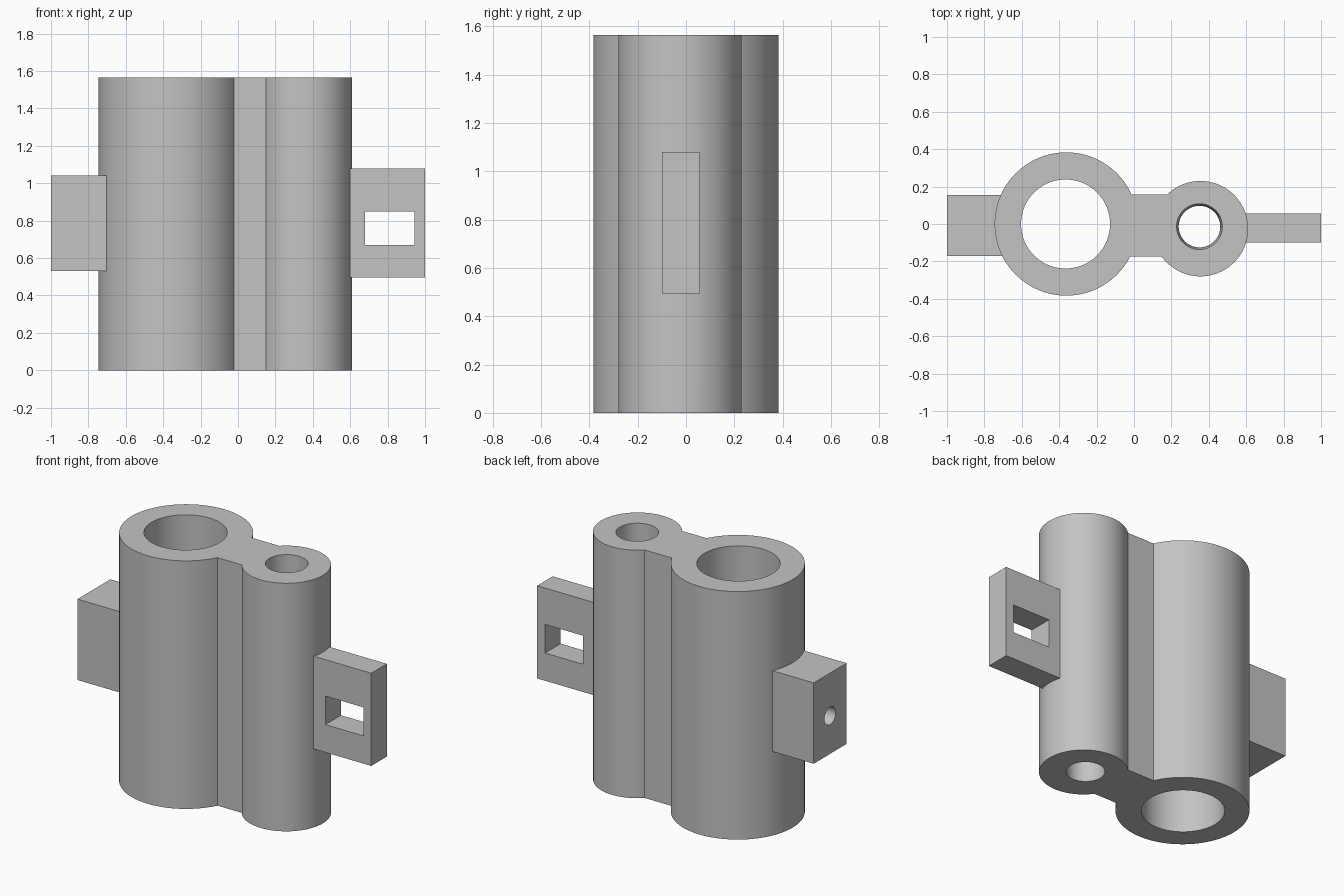
import bpy
import bmesh
import math
from mathutils import Matrix, Vector

cube = bpy.data.objects.get("Cube")
if cube:
    bpy.data.objects.remove(cube, do_unlink=True)

HEIGHT = 1.565

grey = bpy.data.materials.new("plain grey")
grey.use_nodes = True
grey.diffuse_color = (0.55, 0.55, 0.55, 1)
grey.node_tree.nodes["Principled BSDF"].inputs["Base Color"].default_value = grey.diffuse_color


def finish(name, bm):
    mesh = bpy.data.meshes.new(name)
    bm.to_mesh(mesh)
    bm.free()
    mesh.materials.append(grey)
    obj = bpy.data.objects.new(name, mesh)
    bpy.context.collection.objects.link(obj)
    return obj


def box(name, low, high):
    low, high = Vector(low), Vector(high)
    bm = bmesh.new()
    place = Matrix.Translation((low + high) / 2) @ Matrix.Diagonal((*(high - low), 1))
    bmesh.ops.create_cube(bm, size=1, matrix=place)
    return finish(name, bm)


def cylinder(name, centre, bottom, top, length, axis="Z", sides=96):
    bm = bmesh.new()
    place = Matrix.Translation(centre)
    if axis == "X":
        place = place @ Matrix.Rotation(math.pi / 2, 4, "Y")
    bmesh.ops.create_cone(bm, cap_ends=True, segments=sides, radius1=bottom,
                          radius2=top, depth=length, matrix=place)
    return finish(name, bm)


def combine(target, tool, operation):
    mod = target.modifiers.new(operation, "BOOLEAN")
    mod.operation = operation
    mod.solver = "EXACT"
    mod.object = tool
    bpy.context.view_layer.objects.active = target
    bpy.ops.object.modifier_apply(modifier=mod.name)
    bpy.data.objects.remove(tool, do_unlink=True)


mid = HEIGHT / 2

# Two upright tubes joined by a web, with a block and a lug on the ends
body = cylinder("double_tube_body", (-0.362, 0, mid), 0.383, 0.383, HEIGHT, sides=128)
solids = [
    cylinder("small_tube", (0.355, -0.025, mid), 0.255, 0.255, HEIGHT),
    box("web", (-0.09, -0.175, 0), (0.22, 0.158, HEIGHT)),
    box("end_block", (-1, -0.172, 0.53), (-0.65, 0.155, 1.04)),
    box("slotted_lug", (0.54, -0.1, 0.495), (1, 0.055, 1.08)),
]
for part in solids:
    combine(body, part, "UNION")

# Bores, lug window and block hole
cutters = [
    cylinder("large_bore", (-0.366, 0, mid), 0.238, 0.238, HEIGHT + 0.2),
    cylinder("small_bore", (0.35, -0.014, mid), 0.111, 0.122, HEIGHT + 0.02),
    box("lug_window", (0.68, -0.3, 0.67), (0.945, 0.3, 0.85)),
    cylinder("block_hole", (-0.92, -0.008, 0.77), 0.056, 0.056, 0.4, "X", 48),
]
for cutter in cutters:
    combine(body, cutter, "DIFFERENCE")

# Smooth round walls, crisp edges
bpy.ops.object.select_all(action="DESELECT")
body.select_set(True)
bpy.context.view_layer.objects.active = body
bpy.ops.object.shade_smooth_by_angle(angle=math.radians(25))
